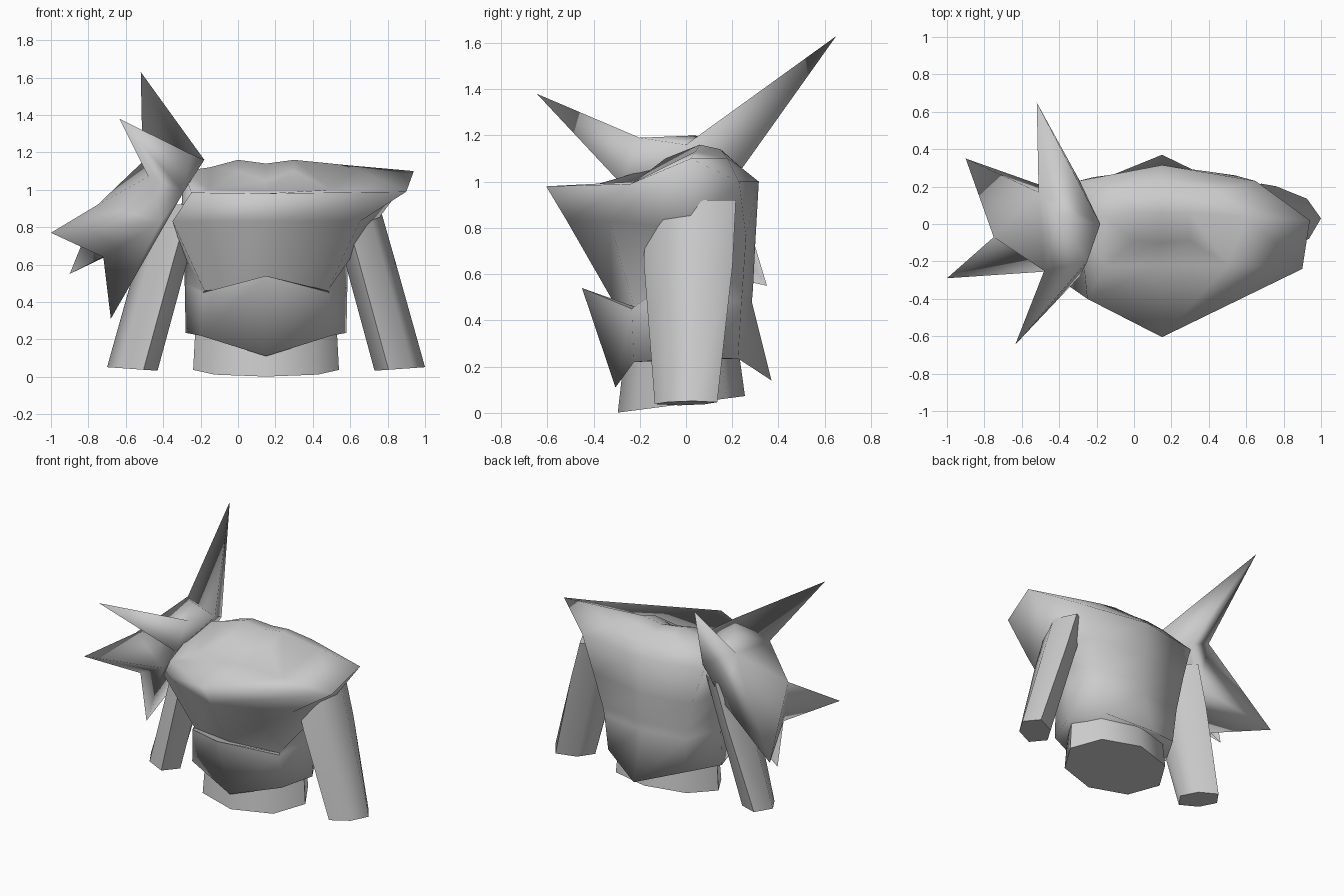
import bpy, bmesh, math

if "Cube" in bpy.data.objects:
    bpy.data.objects.remove(bpy.data.objects["Cube"])

CX = 0.15  # body centre line

grey = bpy.data.materials.new("plain grey")
grey.diffuse_color = (0.6, 0.6, 0.6, 1)
grey.use_nodes = True
grey.node_tree.nodes["Principled BSDF"].inputs["Base Color"].default_value = grey.diffuse_color


def finish(name, bm, angle, crease=None):
    bmesh.ops.recalc_face_normals(bm, faces=bm.faces[:])
    if crease:
        for e in bm.edges:
            if all(crease(v.co) for v in e.verts):
                e.smooth = False
    me = bpy.data.meshes.new(name)
    bm.to_mesh(me)
    bm.free()
    me.materials.append(grey)
    ob = bpy.data.objects.new(name, me)
    bpy.context.collection.objects.link(ob)
    bpy.ops.object.select_all(action='DESELECT')
    ob.select_set(True)
    bpy.context.view_layer.objects.active = ob
    bpy.ops.object.shade_smooth_by_angle(angle=math.radians(angle),
                                         keep_sharp_edges=True)
    return ob


def loft(name, rings, angle=62, peak=None, crease=None):
    """Skin closed rings; the last one closes to a peak point if given."""
    bm = bmesh.new()
    vs = [[bm.verts.new(p) for p in r] for r in rings]
    n = len(rings[0])
    for a, b in zip(vs, vs[1:]):
        for i in range(n):
            j = (i + 1) % n
            bm.faces.new((a[i], a[j], b[j], b[i]))
    bm.faces.new(vs[0])
    if peak:
        c = bm.verts.new(peak)
        for i in range(n):
            bm.faces.new((vs[-1][i], vs[-1][(i + 1) % n], c))
    else:
        bm.faces.new(vs[-1])
    return finish(name, bm, angle, crease)


def both(half):
    """Front centre, three right points, back centre -> full ring."""
    return half + [(2 * CX - x, y, z) for x, y, z in half[3:0:-1]]


def oval(cx, cy, z, rx, ry, tilt_y=0.0, n=8):
    out = []
    for i in range(n):
        a = 2 * math.pi * i / n
        x, y = rx * math.cos(a), ry * math.sin(a)
        out.append((cx + x, cy + y, z + tilt_y * y))
    return out


# waist
loft("waist", [oval(CX, -0.02, 0.037, 0.39, 0.275, 0.13),
               oval(CX, -0.02, 0.4, 0.37, 0.23)])

# body armour: hem, belly peak, tuck, chest, flared rim, collar, neck
loft("body_armour", [
    both([(CX, -0.305, 0.11), (0.5, -0.225, 0.22), (0.58, 0.0, 0.235),
          (0.45, 0.225, 0.235), (CX, 0.37, 0.14)]),
    both([(CX, -0.45, 0.54), (0.49, -0.235, 0.45), (0.585, 0.02, 0.5),
          (0.47, 0.24, 0.48), (CX, 0.285, 0.48)]),
    both([(CX, -0.32, 0.49), (0.48, -0.225, 0.46), (0.588, 0.02, 0.64),
          (0.48, 0.245, 0.54), (CX, 0.29, 0.54)]),
    [(CX, -0.515, 0.83), (0.65, -0.33, 0.83), (0.71, 0.02, 0.79),
     (0.54, 0.26, 0.76), (CX, 0.3, 0.74), (-0.22, 0.25, 0.74),
     (-0.31, 0, 0.78), (-0.35, -0.33, 0.83)],
    [(CX, -0.605, 0.98), (0.9, -0.24, 0.99), (0.94, 0.02, 1.1),
     (0.65, 0.23, 1.0), (CX, 0.315, 1.0), (-0.3, 0.23, 1.0),
     (-0.29, 0, 1.1), (-0.25, -0.4, 0.985)],
    [(CX, -0.22, 0.995), (0.5, -0.22, 1.0), (0.6, 0.04, 1.13),
     (0.45, 0.18, 1.1), (CX, 0.24, 1.06), (-0.1, 0.18, 1.1),
     (-0.15, 0.04, 1.12), (-0.15, -0.22, 1.0)],
    [(CX, -0.1, 1.05), (0.3, -0.09, 1.1), (0.3, 0.06, 1.16),
     (0.29, 0.15, 1.14), (CX, 0.17, 1.12), (0.01, 0.15, 1.14),
     (0, 0.06, 1.16), (0, -0.09, 1.1)]],
    angle=180, peak=(CX, 0.06, 1.14),
    crease=lambda c: c.y < -0.2 and 0.44 < c.z < 0.55)

# arms: six-sided tubes, deeper towards the shoulder
HEX = [(0.135, 0.03), (0.06, 0.135), (-0.07, 0.08),
       (-0.135, -0.03), (-0.06, -0.135), (0.07, -0.08)]
for s, name in ((1, "right_arm"), (-1, "left_arm")):
    rings = [[(CX + s * (off + x), cy + y * ky, z + 0.07 * x * low)
              for x, y in HEX]
             for off, cy, z, ky, low in ((0.715, 0.0, 0.042, 1.0, 1),
                                         (0.55, 0.01, 0.64, 1.42, 0),
                                         (0.47, 0.02, 0.92, 1.45, 0))]
    loft(name, rings)

# spiked shoulder pad: corners of the core and the five tips
corner = {
    "K": (-0.18, 0.0, 1.16), "T": (-0.25, -0.2, 1.19),
    "BK": (-0.29, 0.23, 1.04), "FT": (-0.29, -0.28, 0.99),
    "Q": (-0.51, 0.17, 1.15), "S": (-0.48, -0.25, 1.07),
    "P": (-0.75, -0.07, 0.92), "W": (-0.72, -0.06, 0.64),
    "FL": (-0.41, -0.25, 0.83), "BL": (-0.42, 0.18, 0.78),
    "N": (-0.4, 0.04, 1.2),
}
core_faces = ["K T N", "T S N", "S Q N", "Q K N", "Q S P", "S P FL",
              "K BK FT T", "FT FL S", "BK Q BL"]
spikes = [
    ((-0.52, 0.65, 1.63), "K BK Q"),          # back
    ((-0.635, -0.645, 1.38), "T FT S"),       # front
    ((-1.0, -0.29, 0.77), "P W FL"),          # outer
    ((-0.9, 0.35, 0.55), "Q P W BL"),         # rear
    ((-0.68, -0.05, 0.31), "FT FL W BL BK"),  # lower
]
bm = bmesh.new()
v = {k: bm.verts.new(p) for k, p in corner.items()}
for f in core_faces:
    bm.faces.new([v[k] for k in f.split()])
for tip, base in spikes:
    t = bm.verts.new(tip)
    ring = [v[k] for k in base.split()]
    for a, b in zip(ring, ring[1:] + ring[:1]):
        bm.faces.new((a, b, t))
finish("spiked_shoulder_pad", bm, 180)
